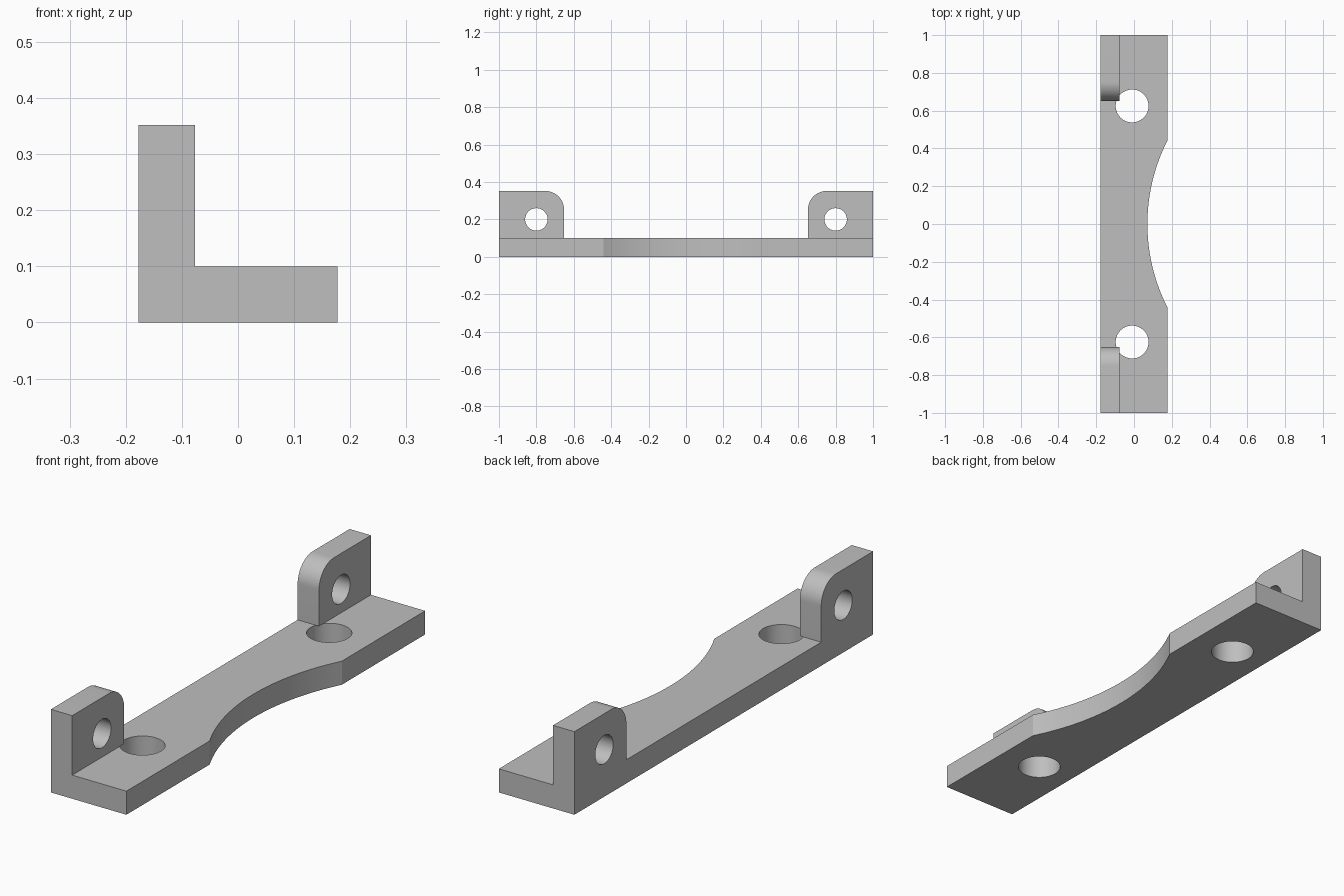
import bpy
import bmesh
from math import cos, sin, pi, radians, asin
from mathutils import Vector

cube = bpy.data.objects.get("Cube")
if cube:
    bpy.data.objects.remove(cube, do_unlink=True)

# Plain grey finish
GREY = (0.52, 0.52, 0.52, 1)
grey = bpy.data.materials.new("light grey")
grey.use_nodes = True
grey.diffuse_color = GREY
grey.node_tree.nodes["Principled BSDF"].inputs["Base Color"].default_value = GREY


def arc(u, v, radius, start, end, steps):
    """Points along an arc, both ends included."""
    angles = [start + (end - start) * i / steps for i in range(steps + 1)]
    return [(u + radius * cos(a), v + radius * sin(a)) for a in angles]


def circle(u, v, radius):
    return arc(u, v, radius, 0, 2 * pi, 64)[:-1]


def plate(name, loops, place, depth):
    """Fill an outline with holes and extrude it along depth."""
    bm = bmesh.new()
    edges = []
    for loop in loops:
        verts = [bm.verts.new(place(u, v)) for u, v in loop]
        edges += [bm.edges.new((a, b)) for a, b in zip(verts, verts[1:] + verts[:1])]
    bmesh.ops.triangle_fill(bm, edges=edges, use_beauty=True)
    result = bmesh.ops.extrude_face_region(bm, geom=bm.faces[:], use_keep_orig=True)
    top = [g for g in result["geom"] if isinstance(g, bmesh.types.BMVert)]
    bmesh.ops.translate(bm, verts=top, vec=Vector(depth))
    bmesh.ops.recalc_face_normals(bm, faces=bm.faces[:])
    mesh = bpy.data.meshes.new(name)
    bm.to_mesh(mesh)
    bm.free()
    mesh.materials.append(grey)
    obj = bpy.data.objects.new(name, mesh)
    bpy.context.collection.objects.link(obj)
    bpy.ops.object.select_all(action="DESELECT")
    obj.select_set(True)
    bpy.context.view_layer.objects.active = obj
    bpy.ops.object.shade_smooth_by_angle(angle=radians(20))
    return obj


SIDE = 0.177      # half width
THICK = 0.1       # base and lug thickness
HEIGHT = 0.352    # top of the lugs

# Base plate with a shallow curved cutout and two mounting holes
radius, notch = 0.974, 0.442
half = asin(notch / radius)
centre = SIDE + radius * cos(half)
outline = [(-SIDE, -1), (SIDE, -1)]
outline += arc(centre, 0, radius, pi + half, pi - half, 40)
outline += [(SIDE, 1), (-SIDE, 1)]
plate("base_plate",
      [outline, circle(-0.01, 0.625, 0.087), circle(-0.01, -0.625, 0.087)],
      lambda x, y: (x, y, 0), (0, 0, THICK))

# Upright lugs at each end, rounded at the inner top corner
lug = [(1, THICK), (1, HEIGHT)]
lug += arc(0.752, HEIGHT - 0.1, 0.1, pi / 2, pi, 16)
lug += [(0.652, THICK)]
for name, side in (("front_lug", -1), ("back_lug", 1)):
    plate(name, [lug, circle(0.8, 0.2, 0.06)],
          lambda y, z: (-SIDE, side * y, z), (THICK, 0, 0))
